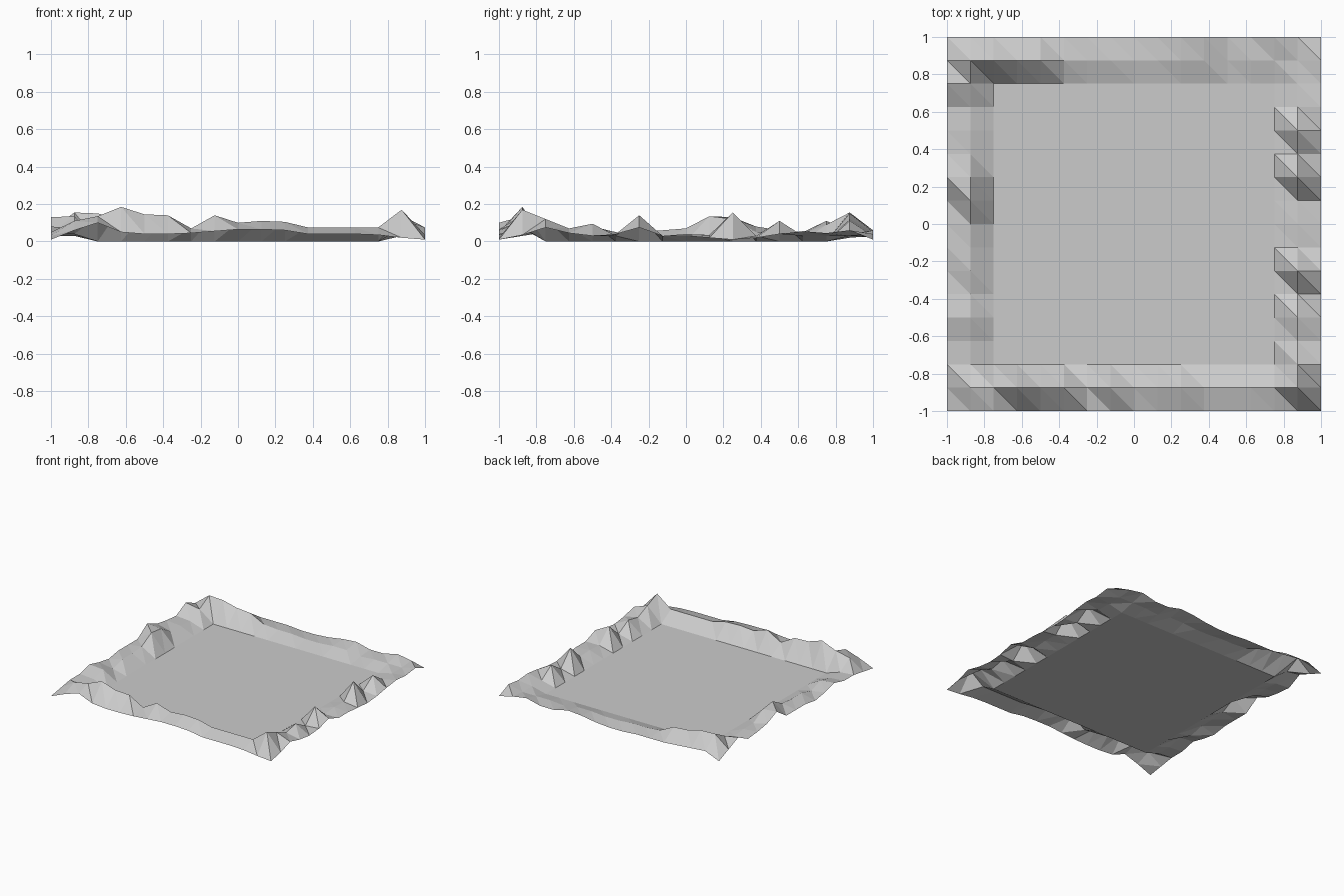
import bpy, bmesh

N = 16                      # cells per side
STEP = 2 / N

# Rim heights along each side: outer border and the ridge one cell inward
front_edge = [.01, .06, .10, .05, .04, .04, .045, .055, .065, .065, .06, .04, .04, .04, .035, .02, .01]
front_ridge = [.11, .135, .185, .145, .14, .07, .14, .10, .11, .105, .075, .075, .075, .075, .17]
back_edge = [.01, .06, .05, .04, .03, .03, .03, .02, .02, .03, .05, .06, .03, .03, .06, .04, .01]
back_ridge = [.155, .15, .12, .11, .05, .04, .04, .03, .03, .04, .04, .02, .03, .03, .03]
left_edge = [.03, .05, .05, .08, .05, .03, .05, .05, .05, .13, .08, .06, .05, .11, .06]
left_ridge = [.04, .04, .07, .03, .06, .06, .07, .135, .12, .05, .05, .04, .09]
right_edge = [.035, .075, .045, .03, .04, .075, .03, .03, .02, .01, .02, .04, .055, .045, .06]
right_ridge = [.12, .07, .095, .03, .14, .03, .04, .035, .155, .03, .11, .03, .03]


def height(i, j):
    if j == 0:
        return front_edge[i]
    if j == N:
        return back_edge[i]
    if i == 0:
        return left_edge[j - 1]
    if i == N:
        return right_edge[j - 1]
    if j == 1:
        return front_ridge[i - 1]
    if j == N - 1:
        return back_ridge[i - 1]
    if i == 1:
        return left_ridge[j - 2]
    if i == N - 1:
        return right_ridge[j - 2]
    return 0.0              # flat floor


# Ground sheet: flat middle with a rough raised rim
bm = bmesh.new()
v = [[bm.verts.new((-1 + i * STEP, -1 + j * STEP, height(i, j)))
      for j in range(N + 1)] for i in range(N + 1)]
for i in range(N):
    for j in range(N):
        a, b, c, d = v[i][j], v[i + 1][j], v[i + 1][j + 1], v[i][j + 1]
        bm.faces.new((a, b, d))
        bm.faces.new((b, c, d))
mesh = bpy.data.meshes.new("ground_tile")
bm.to_mesh(mesh)
bm.free()
bpy.context.collection.objects.link(bpy.data.objects.new("ground_tile", mesh))
